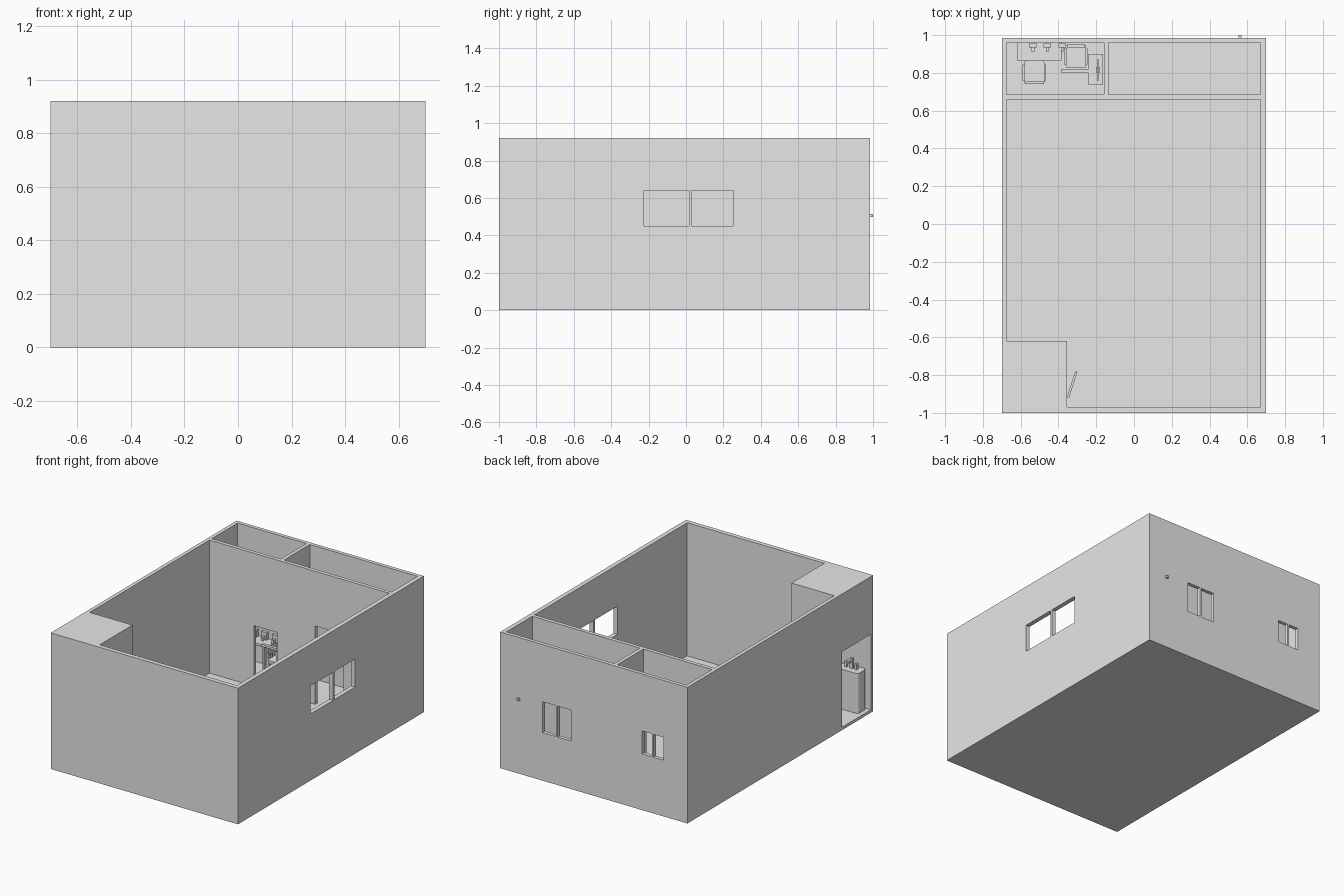
import bpy
import bmesh
import math
from mathutils import Vector

if "Cube" in bpy.data.objects:
    bpy.data.objects.remove(bpy.data.objects["Cube"], do_unlink=True)

grey = bpy.data.materials.new("plain_grey")
grey.use_nodes = True
grey.diffuse_color = (0.8, 0.8, 0.8, 1)
grey.node_tree.nodes["Principled BSDF"].inputs["Base Color"].default_value = (0.8, 0.8, 0.8, 1)

FLOOR = 0.02
TOP = 0.92


def box(name, x, y, z, bevel=0):
    """Box from (low, high) spans on each axis."""
    bm = bmesh.new()
    bmesh.ops.create_cube(bm, size=1)
    for v in bm.verts:
        v.co = Vector([s[0] + (c + 0.5) * (s[1] - s[0]) for c, s in zip(v.co, (x, y, z))])
    if bevel:
        upright = [e for e in bm.edges if abs(e.verts[0].co.z - e.verts[1].co.z) > 1e-4]
        bmesh.ops.bevel(bm, geom=upright, offset=bevel, segments=3, profile=0.5, affect='EDGES')
    mesh = bpy.data.meshes.new(name)
    bm.to_mesh(mesh)
    bm.free()
    mesh.materials.append(grey)
    ob = bpy.data.objects.new(name, mesh)
    bpy.context.collection.objects.link(ob)
    return ob


def cut(target, x, y, z):
    """Subtract a box from the target."""
    cutter = box("cutter", x, y, z)
    cutter.hide_render = True
    mod = target.modifiers.new("cut", 'BOOLEAN')
    mod.operation = 'DIFFERENCE'
    mod.solver = 'EXACT'
    mod.object = cutter
    bpy.context.view_layer.objects.active = target
    bpy.ops.object.modifier_apply(modifier=mod.name)
    bpy.data.objects.remove(cutter, do_unlink=True)


# Building shell, open at the top
shell = box("building_shell", (-0.7, 0.7), (-1, 0.985), (0, TOP))
OPEN = (FLOOR, 1.2)
cut(shell, (-0.675, 0.67), (-0.62, 0.66), OPEN)          # main room
cut(shell, (-0.355, 0.67), (-0.97, -0.6), OPEN)          # main room beside porch
cut(shell, (-0.675, -0.16), (0.685, 0.96), OPEN)         # small back room
cut(shell, (-0.135, 0.67), (0.685, 0.96), OPEN)          # large back room
cut(shell, (-0.675, -0.38), (-0.975, -0.645), (FLOOR, 0.895))  # covered porch

# Doorways
cut(shell, (-0.72, -0.66), (-0.975, -0.667), (FLOOR, 0.53))
cut(shell, (-0.4, -0.34), (-0.92, -0.77), (FLOOR, 0.45))
cut(shell, (-0.344, -0.165), (0.65, 0.7), (FLOOR, 0.43))
cut(shell, (0.114, 0.325), (0.65, 0.7), (FLOOR, 0.55))

# Window pairs, each with a mullion left between the panes
for span in ((-0.225, 0.015), (0.03, 0.25)):
    cut(shell, (0.65, 0.72), span, (0.45, 0.64))
for span in ((0.172, 0.27), (0.284, 0.383)):
    cut(shell, span, (0.95, 1.0), (0.325, 0.533))
for span in ((-0.52, -0.447), (-0.435, -0.362)):
    cut(shell, span, (0.95, 1.0), (0.38, 0.535))

# Door standing ajar at the porch
door = box("porch_door", (-0.006, 0.006), (0, 0.145), (FLOOR, 0.45))
door.location = (-0.35, -0.92, 0)
door.rotation_euler.z = math.radians(-18)

# Outside tap on the back wall
box("outside_tap", (0.552, 0.568), (0.98, 1.0), (0.497, 0.513))

# Cabinet and tap in the porch
box("porch_cabinet", (-0.67, -0.5), (-0.97, -0.88), (FLOOR, 0.29), 0.02)
box("porch_tap_post", (-0.6, -0.58), (-0.94, -0.92), (0.29, 0.36))
box("porch_tap_spout", (-0.6, -0.58), (-0.92, -0.885), (0.34, 0.355))
for x in (-0.63, -0.555):
    box("porch_tap_handle", (x, x + 0.015), (-0.94, -0.92), (0.29, 0.33))

# Counter along the back wall with three small items
box("counter_top", (-0.62, -0.385), (0.865, 0.96), (0.185, 0.2))
for x in (-0.62, -0.4):
    box("counter_side", (x, x + 0.015), (0.87, 0.96), (FLOOR, 0.185))
for x in (-0.555, -0.48, -0.4):
    box("counter_item", (x, x + 0.04), (0.935, 0.955), (0.2, 0.25))
    box("counter_item_stem", (x + 0.013, x + 0.027), (0.912, 0.935), (0.2, 0.225))


def chair(x, y, w, back):
    """Chair with square legs, padded seat, arms and a back."""
    for dx in (0.01, w - 0.02):
        for dy in (0.01, w - 0.02):
            box("chair_leg", (x + dx, x + dx + 0.01), (y + dy, y + dy + 0.01), (FLOOR, 0.11))
    box("chair_seat", (x + 0.01, x + w - 0.01), (y, y + w), (0.11, 0.13), 0.01)
    for dx in (0, w - 0.012):
        box("chair_arm", (x + dx, x + dx + 0.012), (y + 0.02, y + w - 0.02), (0.16, 0.172))
        box("chair_arm_post", (x + dx, x + dx + 0.012), (y + 0.05, y + 0.062), (0.11, 0.16))
    box("chair_back", (x + 0.015, x + w - 0.015), (y + back, y + back + 0.014), (0.13, 0.25))


chair(-0.59, 0.74, 0.125, 0)
chair(-0.37, 0.825, 0.125, 0.11)

# Desk beside the partition
box("desk_top", (-0.385, -0.165), (0.8, 0.82), (0.225, 0.24))
box("desk_return", (-0.24, -0.165), (0.735, 0.9), (0.225, 0.24))
for y in (0.74, 0.885):
    box("desk_leg", (-0.235, -0.17), (y, y + 0.012), (FLOOR, 0.225))
box("desk_end_leg", (-0.38, -0.368), (0.802, 0.818), (FLOOR, 0.225))
box("desk_screen", (-0.195, -0.185), (0.76, 0.87), (0.255, 0.33))
box("desk_screen_stand", (-0.2, -0.18), (0.8, 0.83), (0.24, 0.255))
